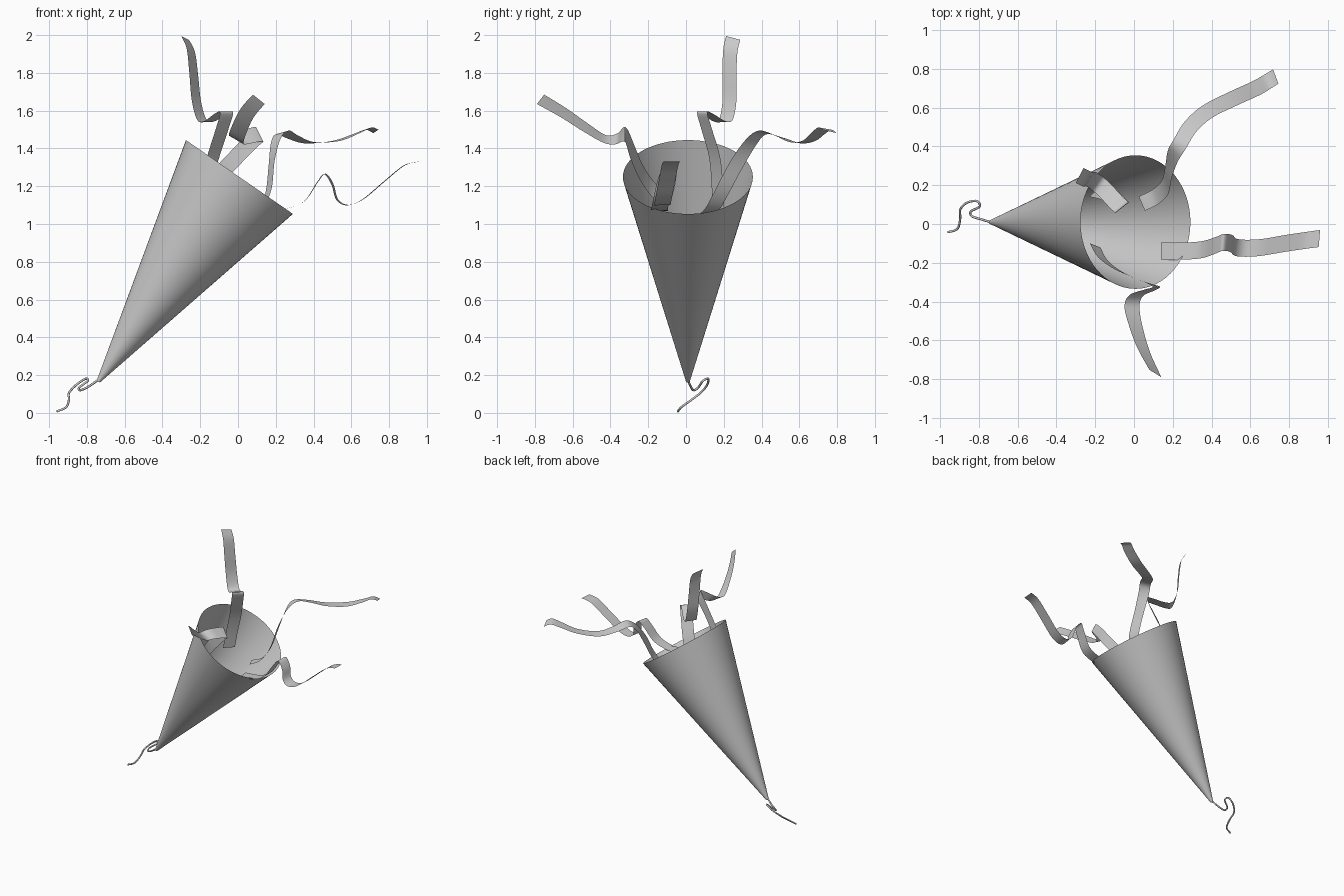
import bpy, bmesh
from mathutils import Vector


def smooth_path(pts, steps=6):
    """Catmull-Rom samples through tuples of any size."""
    out = []
    n = len(pts)
    for i in range(n - 1):
        a, b = pts[max(i - 1, 0)], pts[i]
        c, d = pts[i + 1], pts[min(i + 2, n - 1)]
        for s in range(steps):
            t = s / steps
            out.append(tuple(
                0.5 * (2 * q + (r - p) * t + (2 * p - 5 * q + 4 * r - u) * t * t
                       + (3 * q - p - 3 * r + u) * t ** 3)
                for p, q, r, u in zip(a, b, c, d)))
    out.append(pts[-1])
    return out


def finish(name, bm, smooth=True):
    me = bpy.data.meshes.new(name)
    bm.to_mesh(me)
    bm.free()
    ob = bpy.data.objects.new(name, me)
    bpy.context.collection.objects.link(ob)
    for p in me.polygons:
        p.use_smooth = smooth
    return ob


def streamer(name, path, widths, width=0.088):
    """Ribbon along path; widths = {point index: direction across the ribbon}."""
    keys = sorted(widths)
    rows = []
    for i, p in enumerate(path):
        lo = max([k for k in keys if k <= i], default=keys[0])
        hi = min([k for k in keys if k >= i], default=keys[-1])
        f = 0 if hi == lo else (i - lo) / (hi - lo)
        w = Vector(widths[lo]).normalized().lerp(Vector(widths[hi]).normalized(), f)
        rows.append(tuple(p) + tuple(w))
    bm = bmesh.new()
    prev = None
    for r in smooth_path(rows):
        c, w = Vector(r[:3]), Vector(r[3:]).normalized() * width / 2
        cur = [bm.verts.new(c - w), bm.verts.new(c), bm.verts.new(c + w)]
        if prev:
            for j in range(2):
                bm.faces.new((prev[j], prev[j + 1], cur[j + 1], cur[j]))
        prev = cur
    return finish(name, bm)


# Open paper cone, tilted towards +x
tip, rim = Vector((-0.745, 0.01, 0.17)), Vector((0.013, 0.01, 1.245))
axis = rim - tip
bm = bmesh.new()
bmesh.ops.create_cone(bm, cap_ends=False, segments=64, radius1=0.01,
                      radius2=0.344, depth=axis.length)
cone = finish("paper_cone", bm)
cone.location = (tip + rim) / 2
cone.rotation_euler = Vector((0.568, 0, 0.823)).to_track_quat('Z', 'Y').to_euler()

# Four paper streamers bursting from the mouth
streamer("streamer_up", [
    (-0.2, 0.17, 1.08), (-0.17, 0.165, 1.22), (-0.13, 0.15, 1.36),
    (-0.085, 0.11, 1.5), (-0.06, 0.085, 1.59), (-0.09, 0.11, 1.585),
    (-0.15, 0.175, 1.545), (-0.19, 0.21, 1.55), (-0.22, 0.23, 1.65),
    (-0.235, 0.23, 1.8), (-0.25, 0.235, 1.92), (-0.28, 0.25, 1.985)],
    {0: (0.06, 0.06, 0), 4: (0.07, 0.055, 0), 7: (0.05, 0.07, 0),
     11: (0.04, 0.075, -0.02)})

streamer("streamer_front", [
    (-0.2, -0.11, 1.12), (-0.16, -0.18, 1.19), (-0.08, -0.24, 1.28),
    (0.02, -0.285, 1.385), (0.09, -0.31, 1.455), (0.115, -0.325, 1.475),
    (0.08, -0.34, 1.47), (0.01, -0.37, 1.45), (-0.01, -0.43, 1.45),
    (0.01, -0.53, 1.51), (0.05, -0.65, 1.59), (0.11, -0.77, 1.66)],
    {0: (-0.05, 0.02, 0.06), 3: (-0.05, 0.02, 0.07), 5: (-0.045, 0, 0.09),
     8: (-0.075, 0.01, 0.04), 11: (-0.065, 0.04, 0.052)})

streamer("streamer_back", [
    (0.04, 0.105, 1.05), (0.11, 0.14, 1.08), (0.16, 0.19, 1.17),
    (0.178, 0.27, 1.32), (0.2, 0.35, 1.44), (0.235, 0.41, 1.485),
    (0.29, 0.5, 1.46), (0.38, 0.58, 1.43), (0.52, 0.65, 1.44),
    (0.63, 0.7, 1.48), (0.69, 0.735, 1.505), (0.73, 0.76, 1.49)],
    {0: (0.03, -0.07, 0), 3: (0.035, -0.07, 0.035), 5: (0.07, -0.04, 0.02),
     8: (0.04, -0.07, 0), 11: (0.03, -0.08, 0.02)}, 0.08)

streamer("streamer_side", [
    (0.14, -0.14, 1.07), (0.25, -0.14, 1.08), (0.35, -0.132, 1.12),
    (0.42, -0.11, 1.22), (0.46, -0.095, 1.265), (0.5, -0.1, 1.21),
    (0.525, -0.12, 1.13), (0.58, -0.125, 1.1), (0.66, -0.12, 1.13),
    (0.78, -0.1, 1.23), (0.88, -0.085, 1.31), (0.955, -0.075, 1.33)],
    {0: (0, 1, 0), 5: (0.12, 1, 0.05), 11: (0.08, 1, 0)})

# Pull string at the tip
pts = smooth_path([
    (-0.74, 0.01, 0.175), (-0.79, 0.025, 0.14), (-0.835, 0.04, 0.12),
    (-0.84, 0.065, 0.135), (-0.795, 0.09, 0.17), (-0.81, 0.118, 0.18),
    (-0.86, 0.11, 0.145), (-0.895, 0.075, 0.105), (-0.895, 0.03, 0.07),
    (-0.91, -0.025, 0.03), (-0.96, -0.042, 0.008)], 5)
cu = bpy.data.curves.new("pull_string", 'CURVE')
cu.dimensions = '3D'
cu.bevel_depth = 0.006
cu.bevel_resolution = 2
cu.use_fill_caps = True
sp = cu.splines.new('POLY')
sp.points.add(len(pts) - 1)
for q, p in zip(sp.points, pts):
    q.co = (*p, 1)
bpy.context.collection.objects.link(bpy.data.objects.new("pull_string", cu))
